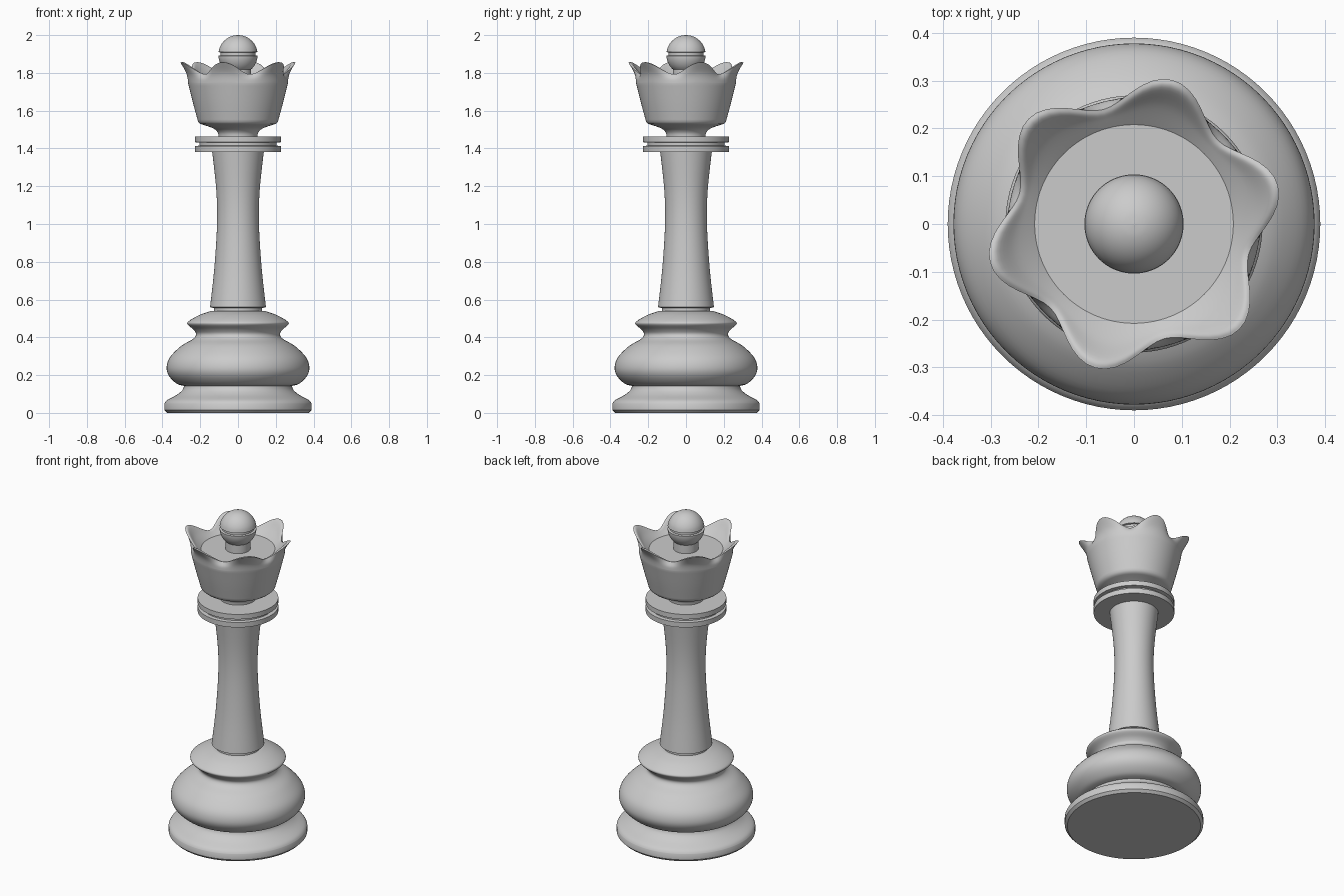
import bpy, bmesh, math

if "Cube" in bpy.data.objects:
    bpy.data.objects.remove(bpy.data.objects["Cube"])

SEG = 96


def curve(pts, n=5):
    """Smooth curve through the points, of any dimension."""
    if len(pts) < 3:
        return list(pts)
    out = []
    for i in range(len(pts) - 1):
        a, b = pts[max(i - 1, 0)], pts[i]
        c, d = pts[i + 1], pts[min(i + 2, len(pts) - 1)]
        for k in range(n):
            t = k / n
            out.append(tuple(0.5 * (2 * q + (r - p) * t + (2 * p - 5 * q + 4 * r - s) * t * t
                             + (3 * q - p - 3 * r + s) * t ** 3)
                             for p, q, r, s in zip(a, b, c, d)))
    return out + [pts[-1]]


def lathe(name, sections):
    """Revolve sections of (radius, z); four values mean (valley r, z, peak r, z)."""
    prof = []
    for sec in sections:
        for p in curve(sec):
            p = tuple(p) if len(p) == 4 else tuple(p) * 2
            if not prof or max(abs(u - v) for u, v in zip(p, prof[-1])) > 1e-5:
                prof.append(p)
    bm = bmesh.new()
    rings = []
    for r0, z0, r1, z1 in prof:
        if max(r0, r1) < 1e-5:
            rings.append([bm.verts.new((0, 0, z0))] * SEG)
            continue
        ring = []
        for i in range(SEG):
            a = 2 * math.pi * i / SEG
            w = 0.5 + 0.5 * math.cos(6 * (a - math.radians(15)))
            r, z = r0 + (r1 - r0) * w, z0 + (z1 - z0) * w
            ring.append(bm.verts.new((r * math.cos(a), r * math.sin(a), z)))
        rings.append(ring)
    for lo, hi in zip(rings, rings[1:]):
        for i in range(SEG):
            j = (i + 1) % SEG
            bm.faces.new(list(dict.fromkeys((lo[i], lo[j], hi[j], hi[i]))))
    bmesh.ops.recalc_face_normals(bm, faces=bm.faces)
    mesh = bpy.data.meshes.new(name)
    bm.to_mesh(mesh)
    bm.free()
    ob = bpy.data.objects.new(name, mesh)
    bpy.context.collection.objects.link(ob)
    bpy.ops.object.select_all(action='DESELECT')
    ob.select_set(True)
    bpy.context.view_layer.objects.active = ob
    bpy.ops.object.shade_smooth_by_angle(angle=math.radians(35))
    return ob


# Turned base: foot, bulge and collar
lathe("base", [
    [(0, 0), (0.375, 0)],
    [(0.375, 0), (0.39, 0.015)],
    [(0.39, 0.015), (0.39, 0.05)],
    [(0.39, 0.05), (0.375, 0.068), (0.325, 0.095), (0.295, 0.12), (0.285, 0.143)],
    [(0.285, 0.143), (0.325, 0.155), (0.365, 0.195), (0.378, 0.24), (0.36, 0.295),
     (0.30, 0.355), (0.24, 0.39), (0.222, 0.415), (0.235, 0.44), (0.268, 0.47),
     (0.255, 0.49), (0.20, 0.52), (0.14, 0.54)],
    [(0.14, 0.54), (0, 0.54)]])

# Waisted column
lathe("column", [
    [(0, 0.53), (0.128, 0.53)],
    [(0.128, 0.53), (0.128, 0.555)],
    [(0.128, 0.555), (0.148, 0.56)],
    [(0.148, 0.56), (0.125, 0.77), (0.111, 1.0), (0.115, 1.18), (0.137, 1.385)],
    [(0.137, 1.385), (0, 1.385)]])

# Double collar with a groove
lathe("neck_collar", [
    [(0, 1.382), (0.227, 1.382)], [(0.227, 1.382), (0.227, 1.413)],
    [(0.227, 1.413), (0.205, 1.415)], [(0.205, 1.415), (0.205, 1.431)],
    [(0.205, 1.431), (0.227, 1.433)], [(0.227, 1.433), (0.227, 1.463)],
    [(0.227, 1.463), (0, 1.463)]])

# Crown cup with six flared points and a flat floor
rim = (0.248, 1.793, 0.312, 1.856)
lathe("crown", [
    [(0, 1.46), (0.103, 1.46)],
    [(0.103, 1.46), (0.108, 1.485), (0.135, 1.508), (0.20, 1.53)],
    [(0.20, 1.53), (0.211, 1.54)],
    [(0.211, 1.54), (0.238, 1.64), (0.264, 1.745)],
    [(0.264, 1.745, 0.264, 1.745), (0.262, 1.77, 0.275, 1.798), rim],
    [rim, (0.238, 1.79, 0.294, 1.853), (0.226, 1.781, 0.255, 1.808),
     (0.208, 1.767, 0.208, 1.767)],
    [(0.208, 1.767), (0, 1.767)]])


# Ball finial on a short post, with a groove round its middle
def arc(a0, a1, n=6, r=0.104, zc=1.896):
    return [(r * math.cos(math.radians(a0 + (a1 - a0) * i / n)),
             zc + r * math.sin(math.radians(a0 + (a1 - a0) * i / n))) for i in range(n + 1)]


lower, upper = arc(-48, -3), arc(8, 90)
lathe("finial", [
    [(0, 1.76), (0.07, 1.76)], [(0.07, 1.76), lower[0]], lower,
    [lower[-1], (0.092, 1.893)], [(0.092, 1.893), (0.092, 1.908)],
    [(0.092, 1.908), upper[0]], upper])
